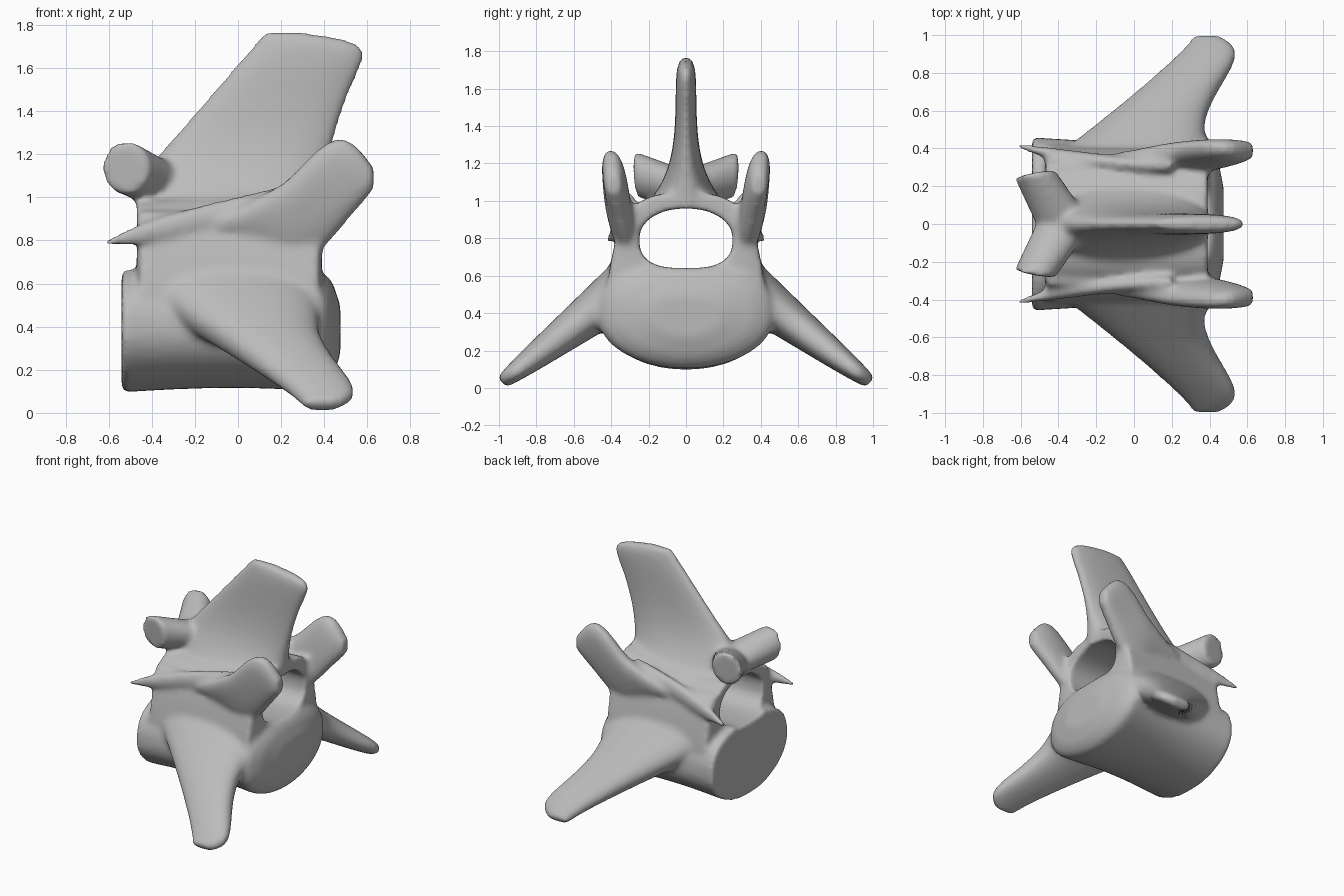
import bpy, bmesh
from math import sin, cos, tau, pi, sqrt, copysign
from mathutils import Vector

cube = bpy.data.objects.get("Cube")
if cube:
    bpy.data.objects.remove(cube)

bone = bpy.data.materials.new("bone grey")
bone.use_nodes = True
GREY = (0.5, 0.5, 0.5, 1)
bone.diffuse_color = GREY
bone.node_tree.nodes["Principled BSDF"].inputs["Base Color"].default_value = GREY


def mix(a, b, t):
    return a + (b - a) * t


def ease(t):
    t = min(max(t, 0), 1)
    return t * t * (3 - 2 * t)


def rounded(t, amount, sharpness):
    """Shrink factor that rounds off the end of a part."""
    return sqrt(1 - amount * t ** sharpness)


def loft(bm, section, power=2, under=2, side=1, steps=30, n=40):
    """Skin rounded rings; section(t) gives the centre and the two half axes."""
    rings = []
    for k in range(steps + 1):
        centre, u, v = (Vector(item) for item in section(k / steps))
        ring = []
        for i in range(n):
            c, s = cos(tau * i / n), sin(tau * i / n)
            e = 2 / (power if s > 0 else under)
            p = centre + u * copysign(abs(c) ** e, c) + v * copysign(abs(s) ** e, s)
            ring.append(bm.verts.new((p.x, p.y * side, p.z)))
        rings.append(ring)
    for a, b in zip(rings, rings[1:]):
        for i in range(n):
            j = (i + 1) % n
            bm.faces.new((a[i], a[j], b[j], b[i]))
    bm.faces.new(rings[0])
    bm.faces.new(rings[-1])


def upright(x, y, z, width, height, lean=0):
    """Cross-section standing across the x axis."""
    return (x, y, z), (0, width, 0), (0, lean, height)


def body(t):
    # Waisted drum with one flat end and one domed end
    waist = 1 - 0.07 * sin(pi * t)
    dome = sqrt(1 - 0.85 * max(0, (t - 0.88) / 0.12) ** 2)
    size = waist * dome
    return upright(mix(-0.54, 0.475, t), 0, 0.385, mix(0.46, 0.49, t) * size, 0.29 * size)


def arch(t):
    return upright(mix(-0.47, 0.39, t), 0, 0.7, 0.345, mix(0.3, 0.345, t))


def canal(t):
    return upright(mix(-0.7, 0.7, t), 0, 0.8, 0.25, 0.16)


def spine(t):
    # Upright blade, flared at the foot and slanting forward
    back = -0.46 + 0.73 * max(0, t - 0.2)
    front = 0.4 + 0.26 * t * t - 0.36 * t ** 24
    thick = (0.055 + 0.22 * (1 - t) ** 4.5) * rounded(t, 0.8, 16)
    centre = ((back + front) / 2, 0, mix(0.92, 1.765, t))
    return centre, ((front - back) / 2, 0, 0), (0, thick, 0)


def web(t):
    # Wall carrying the arch down into the body and wing
    return upright(mix(-0.46, 0.38, t), 0.35, 0.68, 0.05, 0.26, -0.05)


def wing(t):
    # Side blade sloping out and down, narrowing to a slanted tip
    back = 0.31 - 0.8 * (1 - t) ** 1.15
    front = 0.375 + 0.22 * max(0, (t - 0.35) / 0.55) ** 1.5 - 0.2 * t ** 12
    thick = mix(0.15, 0.045, t) * rounded(t, 0.4, 12)
    centre = ((back + front) / 2, mix(0.28, 0.985, t), mix(0.57, 0.03, t))
    return centre, ((front - back) / 2, 0, 0), (0, 0.68 * thick, 0.73 * thick)


def paddle(t):
    # Upright rounded paddle at the front end
    return upright(mix(-0.1, 0.63, t), mix(0.31, 0.39, t),
                   mix(0.88, 1.09, ease((t - 0.4) / 0.5)),
                   0.068 * rounded(t, 0.7, 10),
                   0.05 + 0.19 * sin(pi * t ** 1.6), 0.05 * sin(pi * t))


def stub(t):
    # Round stub with a flat outward facing end
    centre = Vector((-0.36, -0.02, 1.06)).lerp(Vector((-0.525, 0.265, 1.14)), t)
    return centre, (mix(0.14, 0.107, t), 0.02, 0), (0, 0.01, mix(0.1, 0.125, t))


def ridge(t):
    # Ridge along the wall ending in a thin spike
    taper = 1 - t ** 4
    return upright(mix(0.2, -0.62, t), mix(0.31, 0.415, t * t), mix(0.98, 0.79, t),
                   0.012 + 0.03 * taper, 0.012 + 0.06 * taper)


def make_object(name, bm):
    bmesh.ops.recalc_face_normals(bm, faces=bm.faces)
    mesh = bpy.data.meshes.new(name)
    bm.to_mesh(mesh)
    bm.free()
    ob = bpy.data.objects.new(name, mesh)
    bpy.context.collection.objects.link(ob)
    return ob


# All solid parts, the side ones mirrored
bm = bmesh.new()
loft(bm, body, power=2.6)
loft(bm, arch, power=3, under=3)
loft(bm, spine, power=2.4, under=2.4)
for side in (1, -1):
    for part in (web, wing, paddle):
        loft(bm, part, power=2.4, under=2.4, side=side)
    for part in (stub, ridge):
        loft(bm, part, side=side)
vertebra = make_object("vertebra", bm)

# Canal cutter
bm = bmesh.new()
loft(bm, canal, power=2.1, under=2.8)
cutter = make_object("canal_cutter", bm)
cutter.hide_render = True


def fuse():
    mod = vertebra.modifiers.new("Fuse", 'REMESH')
    mod.mode = 'VOXEL'
    mod.voxel_size = 0.016


# Fuse the parts, open the canal, then soften the joins
fuse()
cut = vertebra.modifiers.new("Canal", 'BOOLEAN')
cut.operation = 'DIFFERENCE'
cut.object = cutter
fuse()
soft = vertebra.modifiers.new("Soften", 'SMOOTH')
soft.factor = 0.5
soft.iterations = 7

graph = bpy.context.evaluated_depsgraph_get()
mesh = bpy.data.meshes.new_from_object(vertebra.evaluated_get(graph))
vertebra.modifiers.clear()
vertebra.data = mesh
bpy.data.objects.remove(cutter)

mesh.materials.clear()
mesh.materials.append(bone)
bpy.context.view_layer.objects.active = vertebra
vertebra.select_set(True)
bpy.ops.object.shade_smooth_by_angle(angle=0.9)
